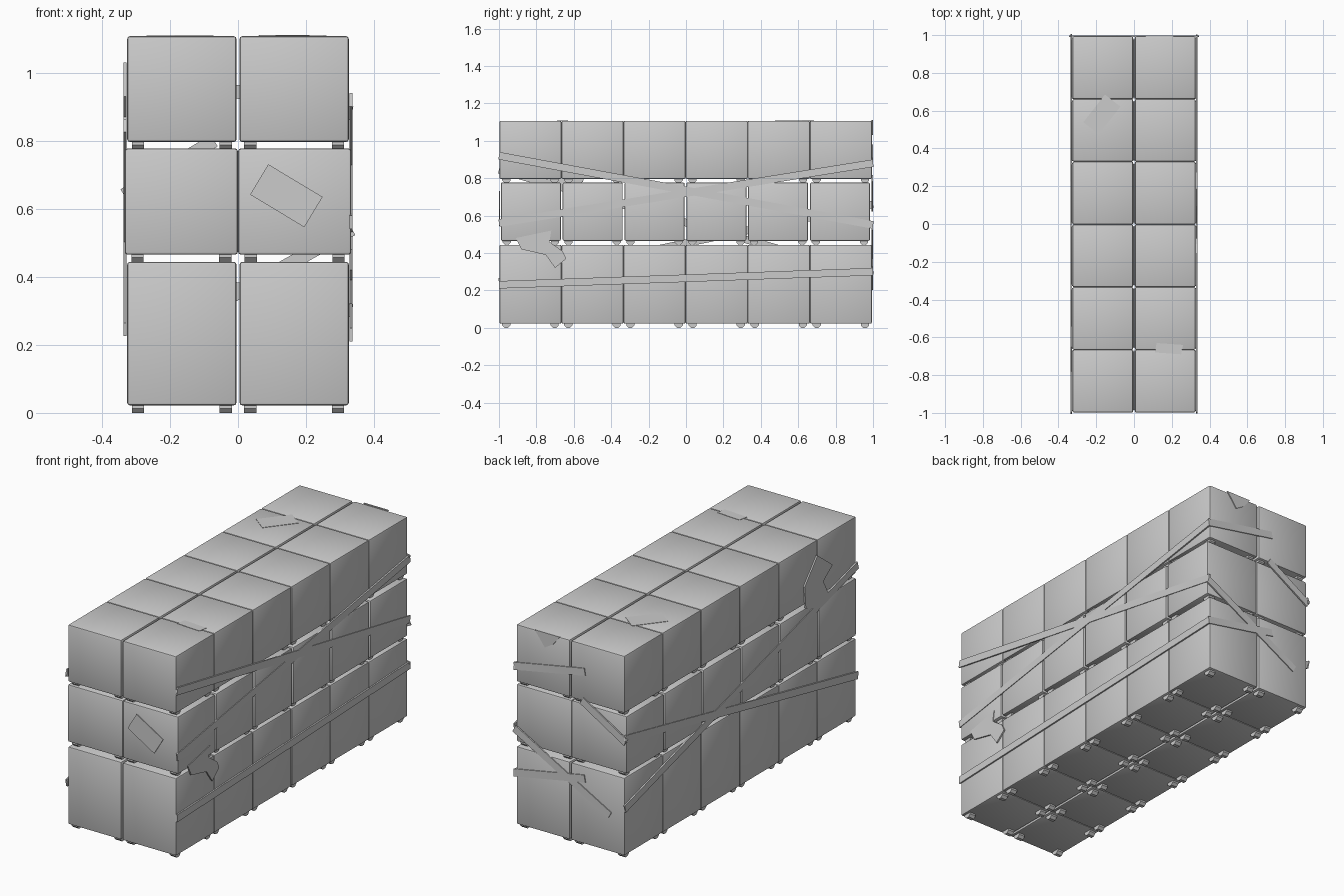
import bpy, bmesh, math
from mathutils import Matrix, Vector

if "Cube" in bpy.data.objects:
    bpy.data.objects.remove(bpy.data.objects["Cube"])

grey = bpy.data.materials.new("plain grey")
grey.use_nodes = True
grey.diffuse_color = (0.6, 0.6, 0.6, 1)
grey.node_tree.nodes["Principled BSDF"].inputs["Base Color"].default_value = (0.6, 0.6, 0.6, 1)


def finish(bm, name, smooth=False):
    bmesh.ops.recalc_face_normals(bm, faces=bm.faces)
    mesh = bpy.data.meshes.new(name)
    bm.to_mesh(mesh)
    bm.free()
    mesh.materials.append(grey)
    ob = bpy.data.objects.new(name, mesh)
    bpy.context.collection.objects.link(ob)
    if smooth:
        bpy.ops.object.select_all(action='DESELECT')
        ob.select_set(True)
        bpy.context.view_layer.objects.active = ob
        bpy.ops.object.shade_smooth_by_angle(angle=math.radians(35))
    return ob


def crate(name, centre, height, turned):
    """Box with rounded rims on its two end faces and along its long edges."""
    bm = bmesh.new()
    size = (0.332, 0.321) if turned else (0.321, 0.332)
    bmesh.ops.create_cube(bm, size=1)
    bmesh.ops.scale(bm, vec=(*size, height), verts=bm.verts)
    bmesh.ops.bevel(bm, geom=bm.edges[:], offset=0.008, segments=2,
                    profile=0.5, affect='EDGES')
    bmesh.ops.translate(bm, vec=centre, verts=bm.verts)
    finish(bm, name, smooth=True)


def feet(name, centre, drop):
    """Four stubby rollers, half sunk into the underside."""
    bm = bmesh.new()
    for sx in (-1, 1):
        for sy in (-1, 1):
            place = (Matrix.Translation(centre + Vector((sx * 0.129, sy * 0.129, 0)))
                     @ Matrix.Rotation(math.pi / 2, 4, 'Y')
                     @ Matrix.Rotation(math.pi / 8, 4, 'Z'))
            bmesh.ops.create_cone(bm, cap_ends=True, segments=8,
                                  radius1=drop / math.cos(math.pi / 8),
                                  radius2=drop / math.cos(math.pi / 8),
                                  depth=0.036, matrix=place)
    finish(bm, name)


def plate(name, side, outline, level, thick=0.008):
    """Thin plate: outline lies in the plane of the named side, outer face at level."""
    to_world = {
        'right': lambda u, v, d: (d, u, v),
        'left': lambda u, v, d: (-d, u, v),
        'front': lambda u, v, d: (u, -d, v),
        'back': lambda u, v, d: (u, d, v),
        'top': lambda u, v, d: (u, v, d),
    }[side]
    bm = bmesh.new()
    base = bm.faces.new([bm.verts.new(to_world(u, v, level - thick)) for u, v in outline])
    out = Vector(to_world(0, 0, thick))
    ext = bmesh.ops.extrude_face_region(bm, geom=[base], use_keep_orig=True)
    bmesh.ops.translate(bm, vec=out, verts=[g for g in ext["geom"]
                                            if isinstance(g, bmesh.types.BMVert)])
    finish(bm, name)


def strip(name, side, start, end, level, width=0.04):
    """Straight band of tape between two points."""
    a, b = Vector(start), Vector(end)
    n = (b - a).normalized().orthogonal() * width / 2
    plate(name, side, [a - n, b - n, b + n, a + n], level)


def label(name, side, centre, angle, level):
    turn = Matrix.Rotation(math.radians(angle), 2)
    corners = [Vector((sx * 0.093, sy * 0.052))
               for sx, sy in ((-1, -1), (1, -1), (1, 1), (-1, 1))]
    plate(name, side, [Vector(centre) + turn @ c for c in corners], level, 0.004)


# Three layers of crates, the middle one turned a quarter
layers = (("bottom", 0.022, 0.422, 0.0, -0.002, False),
          ("middle", 0.465, 0.312, 0.0, -0.003, True),
          ("top", 0.796, 0.311, 0.0, -0.002, False))
for layer, z, height, ox, oy, turned in layers:
    for row in range(6):
        for col in range(2):
            pitch = 0.333 if turned else 0.330
            row_pitch = 0.3305 if turned else 0.332
            x = ox + (col - 0.5) * pitch
            y = oy + (row - 2.5) * row_pitch
            tag = f"{row + 1}_{col + 1}"
            crate(f"{layer}_crate_{tag}", (x, y, z + height / 2), height, turned)
            feet(f"{layer}_feet_{tag}", Vector((x, y, z)), 0.022)

# Long tape bands on the two long sides
SIDE, END = 0.336, 0.999
strip("right_tape_falling", 'right', (-1, 0.92), (1, 0.55), SIDE)
strip("right_tape_rising", 'right', (-1, 0.56), (1, 0.88), SIDE)
strip("right_tape_low", 'right', (-1, 0.23), (1, 0.30), SIDE)
strip("left_tape_rising", 'left', (1, 0.28), (-1, 0.845), SIDE)
strip("left_tape_falling", 'left', (1, 0.66), (-1, 0.245), SIDE)

# Short tape bands on the back
strip("back_tape_top", 'back', (0.335, 0.88), (-0.09, 0.96), END)
strip("back_tape_low", 'back', (0.335, 0.30), (-0.09, 0.38), END)
strip("back_tape_long", 'back', (0.335, 0.54), (-0.24, 0.22), END)
strip("back_tape_short", 'back', (-0.07, 0.80), (-0.335, 0.64), END)

# Torn scraps bridging the joints
plate("right_scrap", 'right', [(-0.91, 0.48), (-0.72, 0.52), (-0.73, 0.46), (-0.66, 0.41),
                               (-0.64, 0.37), (-0.70, 0.32), (-0.75, 0.39), (-0.88, 0.42)], SIDE)
plate("left_scrap", 'left', [(-0.54, 0.90), (-0.65, 1.03), (-0.78, 0.93), (-0.70, 0.87),
                             (-0.76, 0.76), (-0.66, 0.74), (-0.55, 0.78)], SIDE)
plate("back_scrap", 'back', [(0.21, 1.11), (0.06, 1.11), (0.10, 1.06), (0.15, 1.03)], END)
plate("top_scrap", 'top', [(0.11, -0.68), (0.25, -0.69), (0.26, -0.64), (0.12, -0.63)],
      1.109, 0.004)

# Paper labels
label("front_label", 'front', (0.142, 0.638), -31, 0.999)
label("top_label", 'top', (-0.17, 0.58), 52, 1.109)
